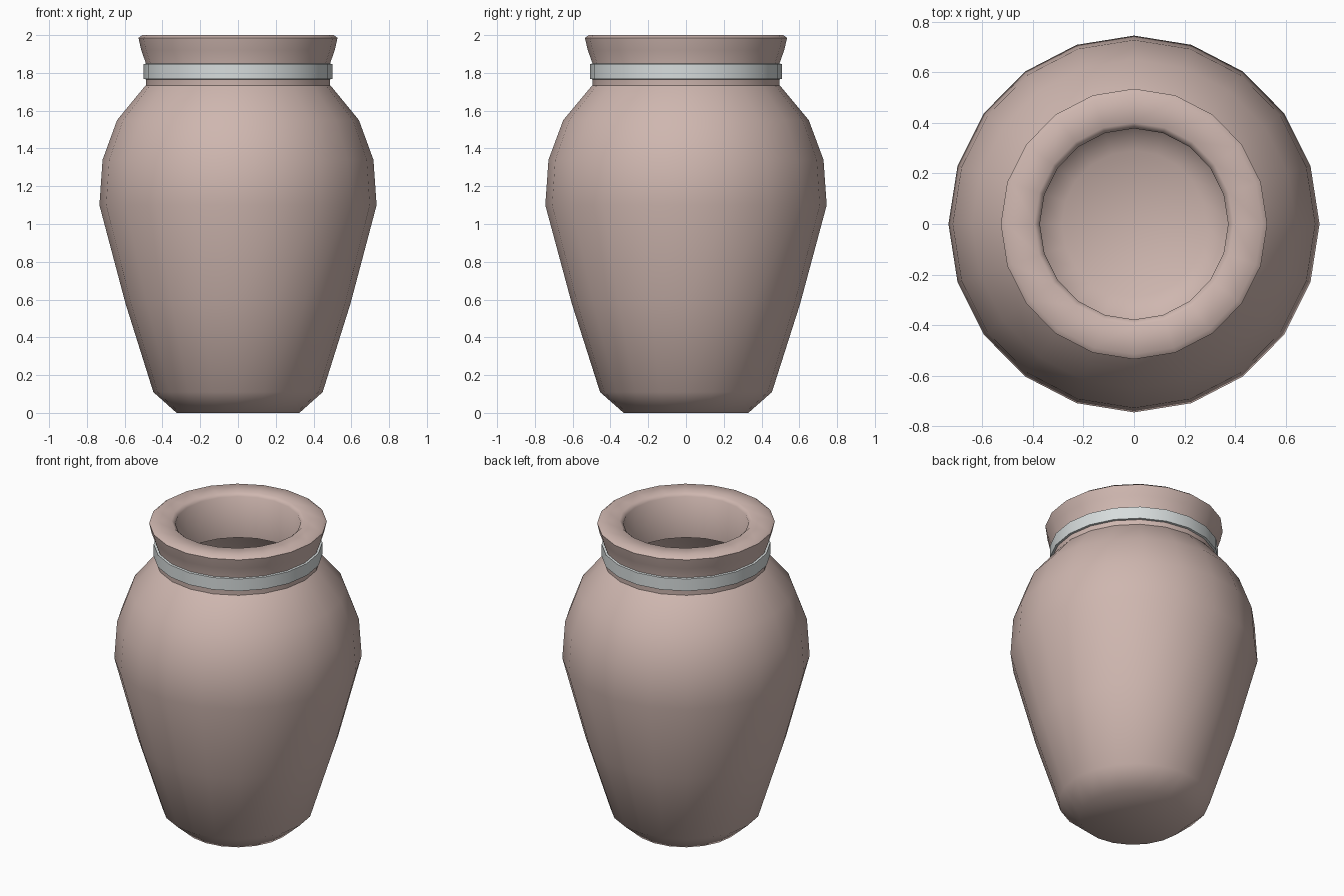
import bpy, bmesh, math

if "Cube" in bpy.data.objects:
    bpy.data.objects.remove(bpy.data.objects["Cube"])

SIDES = 20

def material(name, rgb):
    m = bpy.data.materials.new(name)
    m.diffuse_color = (*rgb, 1)
    m.use_nodes = True
    m.node_tree.nodes["Principled BSDF"].inputs["Base Color"].default_value = m.diffuse_color
    return m

def lathe(name, profile, mat, closed=False):
    """Revolve (radius, z) points; radius 0 makes a pole."""
    bm = bmesh.new()
    rings = []
    for r, z in profile:
        if r == 0:
            rings.append([bm.verts.new((0, 0, z))] * SIDES)
        else:
            rings.append([bm.verts.new((0.985 * r * math.cos(math.tau * i / SIDES),
                                        r * math.sin(math.tau * i / SIDES), z))
                          for i in range(SIDES)])
    pairs = list(zip(rings, rings[1:]))
    if closed:
        pairs.append((rings[-1], rings[0]))
    for a, b in pairs:
        for i in range(SIDES):
            j = (i + 1) % SIDES
            bm.faces.new(list(dict.fromkeys((a[i], a[j], b[j], b[i]))))
    bmesh.ops.recalc_face_normals(bm, faces=bm.faces)
    mesh = bpy.data.meshes.new(name)
    bm.to_mesh(mesh)
    bm.free()
    ob = bpy.data.objects.new(name, mesh)
    bpy.context.collection.objects.link(ob)
    mesh.materials.append(mat)
    bpy.ops.object.select_all(action='DESELECT')
    ob.select_set(True)
    bpy.context.view_layer.objects.active = ob
    bpy.ops.object.shade_smooth_by_angle(angle=math.radians(52))
    return ob

clay = material("clay", (0.62, 0.47, 0.43))
grey = material("band_grey", (0.68, 0.72, 0.72))

# Hollow jar body: outer wall up to the shoulder, inner wall back to the floor
lathe("jar_body", [
    (0, 0), (0.33, 0), (0.455, 0.11), (0.605, 0.58), (0.745, 1.1),
    (0.728, 1.34), (0.65, 1.55), (0.50, 1.73), (0.42, 1.79), (0.385, 1.77),
    (0.47, 1.68), (0.60, 1.52), (0.67, 1.33), (0.685, 1.1),
    (0.55, 0.58), (0.41, 0.14), (0.29, 0.06), (0, 0.06)], clay)

# Thick neck collar with a flared lip
lathe("neck_rim", [
    (0.495, 1.71), (0.495, 1.85), (0.52, 1.92), (0.535, 1.985),
    (0.515, 2.0), (0.40, 2.0), (0.378, 1.98), (0.378, 1.71)], clay, closed=True)

# Band around the neck
lathe("neck_band", [
    (0.49, 1.765), (0.508, 1.768), (0.508, 1.847), (0.49, 1.85)], grey, closed=True)
